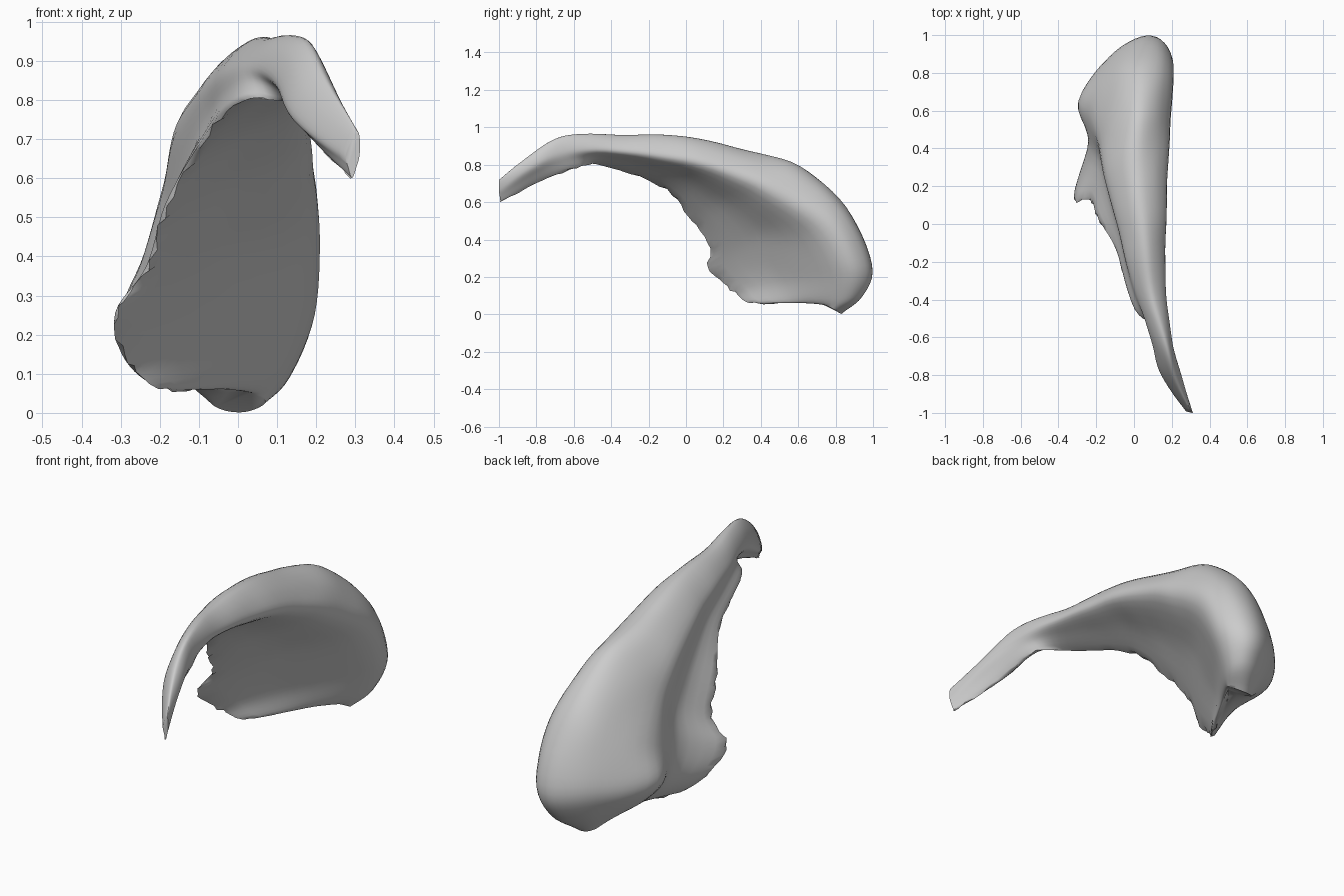
import bpy, bmesh, math, random
from mathutils import Vector, noise

if "Cube" in bpy.data.objects:
    bpy.data.objects.remove(bpy.data.objects["Cube"])

# Cross-sections from the thin tip to the broad lower end.
# Each row: outer ridge, right bulge, free rim, left bulge
SECTIONS = [
    ((.305, -1, .72), (.31, -1, .66), (.29, -.99, .60), (.275, -.99, .66)),
    ((.21, -.81, .87), (.25, -.80, .80), (.19, -.78, .71), (.14, -.79, .76)),
    ((.17, -.64, .955), (.20, -.61, .87), (.14, -.56, .79), (.085, -.60, .86)),
    ((.10, -.36, .96), (.165, -.32, .86), (.01, -.46, .80), (.00, -.33, .89)),
    ((.06, .00, .95), (.165, .04, .80), (-.09, -.14, .69), (-.08, -.02, .84)),
    ((.03, .34, .87), (.175, .32, .70), (-.18, .01, .53), (-.155, .27, .74)),
    ((.03, .61, .79), (.185, .55, .57), (-.23, .13, .37), (-.19, .46, .59)),
    ((.03, .85, .58), (.195, .72, .44), (-.31, .12, .25), (-.24, .60, .41)),
    ((.04, .99, .27), (.18, .82, .24), (-.28, .24, .13), (-.295, .65, .26)),
    ((.03, .94, .10), (.12, .82, .09), (-.19, .36, .06), (-.22, .71, .15)),
    ((.01, .83, .00), (.07, .78, .03), (-.02, .68, .08), (-.07, .78, .03)),
]


def spline(pts, steps, closed):
    """Smooth curve through points (Catmull-Rom)."""
    n, out = len(pts), []
    for i in range(n if closed else n - 1):
        if closed:
            a, b, c, d = (pts[(i + k) % n] for k in (-1, 0, 1, 2))
        else:
            a, b, c, d = (pts[min(max(i + k, 0), n - 1)] for k in (-1, 0, 1, 2))
        for s in range(steps):
            t = s / steps
            out.append(.5 * (2 * b + (c - a) * t + (2 * a - 5 * b + 4 * c - d) * t * t
                             + (3 * b - a - 3 * c + d) * t ** 3))
    if not closed:
        out.append(pts[-1].copy())
    return out


def loop_of(i, section):
    """Teardrop outline: round bulge, pinched valleys, thin rim."""
    ridge, right, rim, left = (Vector(p) for p in section)
    mr, ml = rim.lerp(right, .5), rim.lerp(left, .5)
    f = min(max((i - 2) / 3, 0), 1)  # the tip is a round tube
    shoulder = ridge.lerp(right, .5)
    shoulder += (shoulder - rim.lerp(left, .6)) * .13
    back = ridge.lerp(left, .5)
    back += (back - rim.lerp(right, .4)) * .17
    swell = (mr - ml) * .12 * (1 - f)
    return [ridge, shoulder, right, mr.lerp(ml, .03 * f) + swell, rim,
            ml.lerp(mr, .22 * f) - swell, left, back]


# Loft the sections into one curved body
loops = [loop_of(i, s) for i, s in enumerate(SECTIONS)]
rails = [spline([l[k] for l in loops], 6, False) for k in range(8)]
rows = [spline([r[i] for r in rails], 5, True) for i in range(len(rails[0]))]

bm = bmesh.new()
rings = []
random.seed(4)
for row in rows:
    ring = []
    for j, p in enumerate(row):
        q = p + noise.noise_vector(p * 6) * .004
        if j == 20:  # slightly ragged free rim
            q += Vector([random.uniform(-.007, .007) for _ in range(3)])
        q.z = max(q.z, 0)
        ring.append(bm.verts.new(q))
    rings.append(ring)
for a, b in zip(rings, rings[1:]):
    for j in range(len(a)):
        k = (j + 1) % len(a)
        bm.faces.new((a[j], a[k], b[k], b[j]))
bm.faces.new(rings[0])
bm.faces.new(rings[-1])
bmesh.ops.recalc_face_normals(bm, faces=bm.faces)

mesh = bpy.data.meshes.new("curved_shell")
bm.to_mesh(mesh)
bm.free()
shell = bpy.data.objects.new("curved_shell", mesh)
bpy.context.collection.objects.link(shell)
bpy.context.view_layer.objects.active = shell
shell.select_set(True)
bpy.ops.object.shade_smooth_by_angle(angle=math.radians(50))
